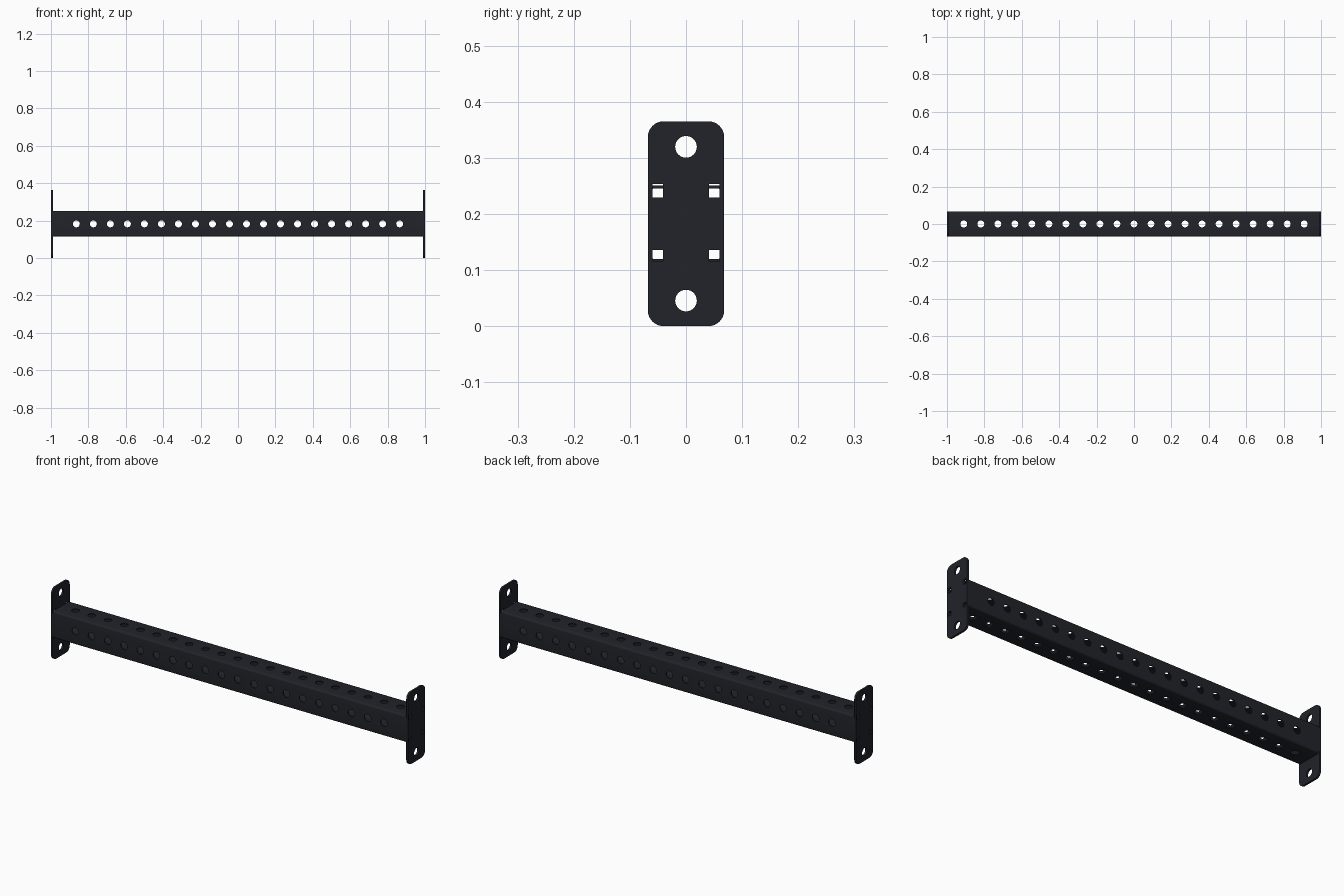
import bpy, bmesh, math
from mathutils import Matrix, Vector

if "Cube" in bpy.data.objects:
    bpy.data.objects.remove(bpy.data.objects["Cube"])

CZ = 0.1825            # height of the beam axis
HALF = 0.068           # half width of tube and plates
PITCH = 0.091          # hole spacing
PLATE_T = 0.01
TUBE_END = 1 - PLATE_T

steel = bpy.data.materials.new("dark_steel")
steel.diffuse_color = (0.015, 0.017, 0.023, 1)
steel.use_nodes = True
steel.node_tree.nodes["Principled BSDF"].inputs["Base Color"].default_value = steel.diffuse_color


def rounded_rect(hw, hh, r, n=8):
    pts = []
    for i, (sx, sy) in enumerate([(1, 1), (-1, 1), (-1, -1), (1, -1)]):
        for k in range(n + 1):
            a = math.pi / 2 * (i + k / n)
            pts.append((sx * (hw - r) + r * math.cos(a), sy * (hh - r) + r * math.sin(a)))
    return pts


def circle(cx, cy, r, n=32):
    return [(cx + r * math.cos(2 * math.pi * k / n), cy + r * math.sin(2 * math.pi * k / n))
            for k in range(n)]


def mesh_object(name, bm):
    bmesh.ops.recalc_face_normals(bm, faces=bm.faces)
    me = bpy.data.meshes.new(name)
    bm.to_mesh(me)
    bm.free()
    ob = bpy.data.objects.new(name, me)
    bpy.context.collection.objects.link(ob)
    me.materials.append(steel)
    return ob


def activate(ob):
    bpy.ops.object.select_all(action='DESELECT')
    ob.select_set(True)
    bpy.context.view_layer.objects.active = ob


# Hollow square tube with rounded edges
bm = bmesh.new()
rings = []
for half, r, x in [(HALF, 0.010, -TUBE_END), (HALF, 0.010, TUBE_END),
                   (HALF - 0.0055, 0.0045, TUBE_END), (HALF - 0.0055, 0.0045, -TUBE_END)]:
    rings.append([bm.verts.new((x, y, z + CZ)) for y, z in rounded_rect(half, half, r, 5)])
for a, b in zip(rings, rings[1:] + rings[:1]):
    for i in range(len(a)):
        j = (i + 1) % len(a)
        bm.faces.new((a[i], a[j], b[j], b[i]))
tube = mesh_object("crossbeam_tube", bm)

# Rows of drilled holes: 20 front to back, 21 top to bottom
bm = bmesh.new()
for count, rot in [(20, Matrix.Rotation(math.pi / 2, 4, 'X')), (21, Matrix.Identity(4))]:
    for i in range(count):
        x = (i - (count - 1) / 2) * PITCH
        bmesh.ops.create_cone(bm, cap_ends=True, segments=32, radius1=0.0185, radius2=0.0185,
                              depth=0.3, matrix=Matrix.Translation((x, 0, CZ)) @ rot)
cutter = mesh_object("hole_cutter", bm)
cutter.hide_render = True
mod = tube.modifiers.new("holes", 'BOOLEAN')
mod.operation = 'DIFFERENCE'
mod.solver = 'EXACT'
mod.object = cutter
activate(tube)
bpy.ops.object.modifier_apply(modifier="holes")
bpy.data.objects.remove(cutter)
bpy.ops.object.shade_smooth_by_angle(angle=math.radians(35))


# End plates: rounded outline, two bolt holes, four square slots
def rect(x0, x1, y0, y1):
    return [(x0, y0), (x1, y0), (x1, y1), (x0, y1)]


loops = [rounded_rect(HALF, CZ, 0.028),
         circle(0, 0.137, 0.0193), circle(0, -0.137, 0.0193)]
for s in (-1, 1):
    y0, y1 = sorted((s * 0.041, s * 0.0597))
    loops += [rect(y0, y1, 0.047, 0.071), rect(y0, y1, -0.067, -0.047)]

for name, side in [("left_end_plate", -1), ("right_end_plate", 1)]:
    cu = bpy.data.curves.new(name, 'CURVE')
    cu.dimensions = '2D'
    cu.fill_mode = 'BOTH'
    cu.extrude = PLATE_T / 2
    for pts in loops:
        sp = cu.splines.new('POLY')
        sp.points.add(len(pts) - 1)
        for p, (u, v) in zip(sp.points, pts):
            p.co = (u, v, 0, 1)
        sp.use_cyclic_u = True
    plate = bpy.data.objects.new(name, cu)
    bpy.context.collection.objects.link(plate)
    cu.materials.append(steel)
    # profile u -> y, v -> z, extrusion -> x
    basis = Matrix(((0, 0, 1), (1, 0, 0), (0, 1, 0))).to_4x4()
    plate.matrix_world = Matrix.Translation(Vector((side * (1 - PLATE_T / 2), 0, CZ))) @ basis
    activate(plate)
    bpy.ops.object.convert(target='MESH')
    bm = bmesh.new()
    bm.from_mesh(plate.data)
    bmesh.ops.remove_doubles(bm, verts=bm.verts, dist=1e-5)
    bmesh.ops.recalc_face_normals(bm, faces=bm.faces)
    bm.to_mesh(plate.data)
    bm.free()
    bpy.ops.object.shade_smooth_by_angle(angle=math.radians(35))
